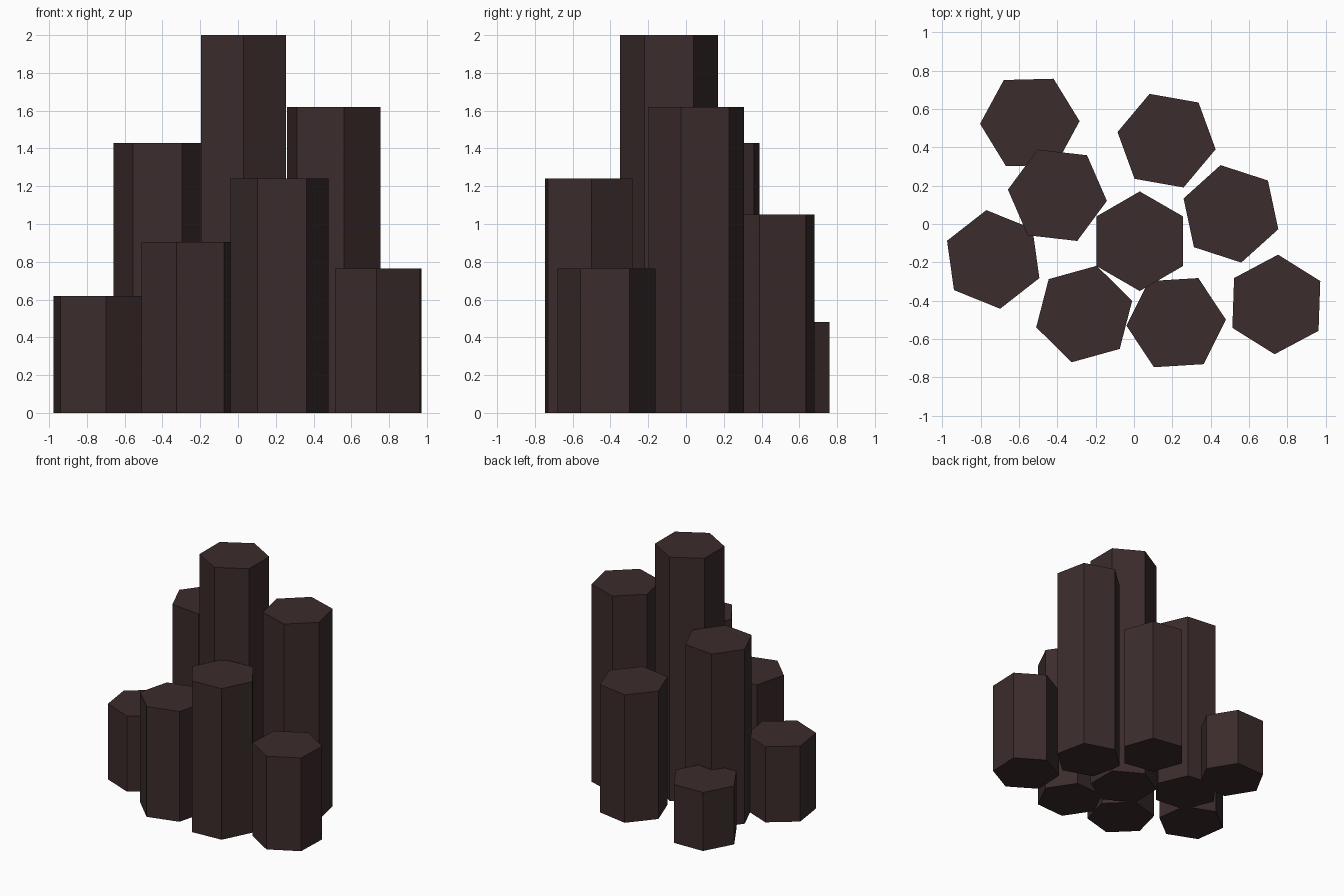
import bpy
from math import radians

cube = bpy.data.objects.get("Cube")
if cube:
    bpy.data.objects.remove(cube, do_unlink=True)

# Dark brown stone
stone = bpy.data.materials.new("dark_basalt")
stone.use_nodes = True
color = (0.045, 0.025, 0.025, 1)
stone.diffuse_color = color
bsdf = stone.node_tree.nodes["Principled BSDF"]
bsdf.inputs["Base Color"].default_value = color
bsdf.inputs["Roughness"].default_value = 0.9

RADIUS = 0.26


def column(name, x, y, height, corner):
    """Hexagonal prism on the ground, with one corner at the given angle."""
    bpy.ops.mesh.primitive_cylinder_add(
        vertices=6, radius=RADIUS, depth=height, location=(x, y, height / 2),
        rotation=(0, 0, radians(corner - 90)))
    obj = bpy.context.object
    obj.name = name
    obj.data.materials.append(stone)


# Cluster of columns: x, y, height, corner angle
columns = {
    "centre_column": (0.03, -0.09, 2.0, 90),
    "right_tall_column": (0.506, 0.053, 1.62, 42),
    "left_tall_column": (-0.40, 0.15, 1.43, 53.5),
    "front_column": (0.22, -0.515, 1.24, 3.5),
    "back_column": (0.17, 0.435, 1.05, 50),
    "front_left_column": (-0.26, -0.47, 0.905, 15.5),
    "front_right_column": (0.743, -0.42, 0.765, 28),
    "left_short_column": (-0.735, -0.185, 0.62, 38),
    "back_left_short_column": (-0.544, 0.53, 0.48, 1.5),
}
for name, values in columns.items():
    column(name, *values)
